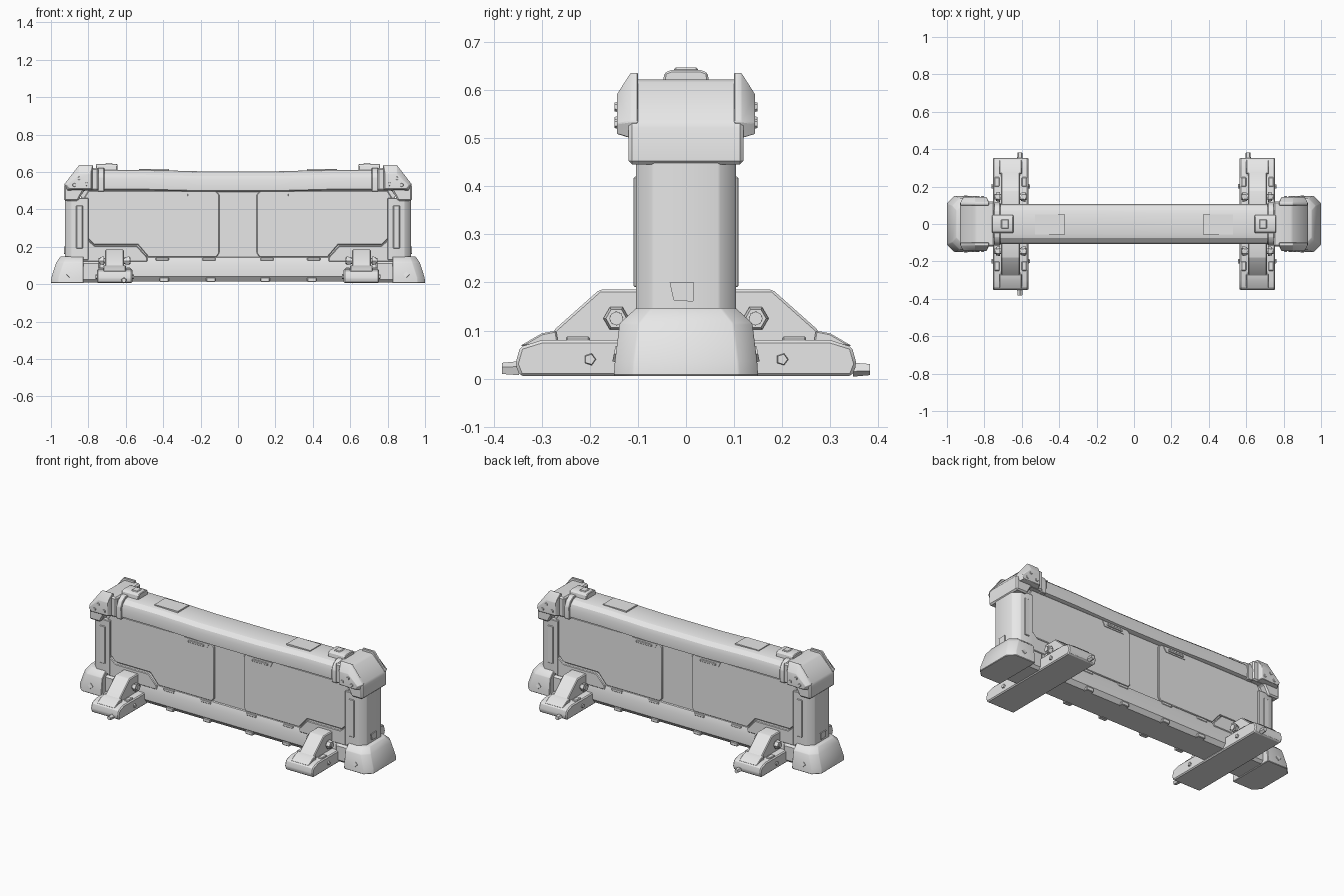
import bpy
import bmesh
import math
from mathutils import Vector, Matrix

cube = bpy.data.objects.get("Cube")
if cube:
    bpy.data.objects.remove(cube, do_unlink=True)

metal = bpy.data.materials.new("light_grey_metal")
metal.use_nodes = True
GREY = (0.8, 0.8, 0.8, 1.0)
metal.diffuse_color = GREY
metal.node_tree.nodes["Principled BSDF"].inputs["Base Color"].default_value = GREY

SIDES = ((1, "left"), (-1, "right"))
FACES = ((-1, "front"), (1, "back"))
parts = []


def finish(name, bm, bevel=0.0):
    """Tidy normals, chamfer hard edges and add the object."""
    bmesh.ops.recalc_face_normals(bm, faces=bm.faces)
    if bevel:
        hard = [e for e in bm.edges if e.calc_face_angle(0) > math.radians(25)]
        bmesh.ops.bevel(bm, geom=hard, offset=bevel, segments=1,
                        affect='EDGES', clamp_overlap=True)
        bmesh.ops.recalc_face_normals(bm, faces=bm.faces)
    mesh = bpy.data.meshes.new(name)
    bm.to_mesh(mesh)
    bm.free()
    mesh.materials.append(metal)
    ob = bpy.data.objects.new(name, mesh)
    bpy.context.collection.objects.link(ob)
    parts.append(ob)
    return ob


def loft(name, rings, bevel=0.0, sx=1, sy=1):
    """Join equal rings of points into a closed solid, mirrored by sign."""
    bm = bmesh.new()
    loops = [[bm.verts.new((x * sx, y * sy, z)) for x, y, z in r] for r in rings]
    n = len(loops[0])
    for a, b in zip(loops, loops[1:]):
        for i in range(n):
            j = (i + 1) % n
            bm.faces.new((a[i], a[j], b[j], b[i]))
    bm.faces.new(loops[0])
    bm.faces.new(loops[-1])
    return finish(name, bm, bevel)


def prism(name, pts, axis, lo, hi, bevel=0.0, sx=1, sy=1):
    """Extrude a 2D profile along one axis."""
    put = {"x": lambda p, t: (t, p[0], p[1]),
           "y": lambda p, t: (p[0], t, p[1]),
           "z": lambda p, t: (p[0], p[1], t)}[axis]
    return loft(name, [[put(p, t) for p in pts] for t in (lo, hi)], bevel, sx, sy)


def box(name, x, y, z, bevel=0.0, sx=1, sy=1):
    pts = [(x[0], y[0]), (x[1], y[0]), (x[1], y[1]), (x[0], y[1])]
    return prism(name, pts, "z", z[0], z[1], bevel, sx, sy)


def bolt(name, pos, axis, radius, depth, sides=6):
    bm = bmesh.new()
    turn = Vector((0, 0, 1)).rotation_difference(Vector(axis)).to_matrix().to_4x4()
    bmesh.ops.create_cone(bm, cap_ends=True, segments=sides, radius1=radius,
                          radius2=radius * 0.8, depth=depth,
                          matrix=Matrix.Translation(pos) @ turn)
    return finish(name, bm)


def both(half):
    """Complete a half profile by mirroring its first coordinate."""
    return half + [(-a, b) for a, b in reversed(half)]


def octagon(x0, x1, y, c, z):
    """Rectangle with its two outer corners cut."""
    return [(x0, -y, z), (x1 - c, -y, z), (x1, c - y, z),
            (x1, y - c, z), (x1 - c, y, z), (x0, y, z)]


# Wall core with splayed plinth
prism("wall_core", both([(0.08, 0.015), (0.1, 0.04), (0.1, 0.105),
                         (0.088, 0.142), (0.08, 0.145), (0.08, 0.53)]),
      "x", -0.84, 0.84)

# Top rail, sagging a little at mid span
rail = both([(0.085, 0.5), (0.104, 0.508), (0.106, 0.56), (0.098, 0.585),
             (0.075, 0.605), (0.05, 0.611)])
loft("top_rail", [[(x, y, z - drop) for y, z in rail] for x, drop in
                  ((-0.78, 0), (-0.5, 0), (-0.2, 0.008),
                   (0.2, 0.008), (0.5, 0), (0.78, 0))])

for sx, side in SIDES:
    # End foot
    rings = [octagon(0.825, 1.0, 0.15, 0.04, 0.005),
             octagon(0.825, 0.998, 0.148, 0.04, 0.035),
             octagon(0.825, 0.972, 0.138, 0.04, 0.115),
             octagon(0.825, 0.95, 0.103, 0.03, 0.147)]
    loft(f"end_foot_{side}", rings, 0.003, sx)
    box(f"foot_bridge_{side}", (0.73, 0.85), (-0.108, 0.108), (0.01, 0.125), 0.015, sx)

    # End post with a raised outer tag and edge strips
    loft(f"end_post_{side}", [octagon(0.8, 0.925, 0.104, 0.035, z)
                              for z in (0.13, 0.46)], 0.003, sx)
    prism(f"post_tag_{side}", [(-0.034, 0.2), (0.017, 0.2), (0.015, 0.16),
                               (-0.026, 0.163)], "x", 0.92, 0.931, 0, sx)

    # Corner cap and the rail collar
    cap = [(0.745, 0.5), (0.825, 0.5), (0.855, 0.445), (0.93, 0.445),
           (0.93, 0.53), (0.845, 0.622), (0.745, 0.622)]
    prism(f"corner_cap_{side}", cap, "y", -0.12, 0.12, 0.008, sx)
    prism(f"rail_collar_{side}", both([(0.113, 0.495), (0.114, 0.57),
                                       (0.1, 0.6), (0.07, 0.62)]),
          "x", 0.715, 0.75, 0.003, sx)
    prism(f"rail_latch_{side}", both([(0.05, 0.6), (0.045, 0.636), (0.03, 0.642)]),
          "x", 0.645, 0.76, 0.004, sx)
    box(f"latch_clip_{side}", (0.67, 0.71), (-0.025, 0.025), (0.63, 0.647), 0.004, sx)
    box(f"rail_hatch_{side}", (0.37, 0.53), (-0.055, 0.05), (0.605, 0.616), 0, sx)

    # Cross foot slab passing beneath the wall
    prism(f"stabilizer_base_{side}", both([(0.345, 0.005), (0.355, 0.03),
                                           (0.345, 0.066), (0.3, 0.08)]),
          "x", 0.565, 0.755, 0.006, sx)

    for sy, face in FACES:
        tag = f"{face}_{side}"

        # Bevelled cheek plate on the corner cap with bolts
        outline = [(0.775, 0.502), (0.915, 0.5), (0.928, 0.535),
                   (0.85, 0.636), (0.775, 0.636)]
        inner = [(0.845 + (x - 0.845) * 0.82, 0.542 + (z - 0.555) * 0.6)
                 for x, z in outline]
        loft(f"cap_cheek_{tag}", [[(x, 0.1, z) for x, z in outline],
                                  [(x, 0.115, z) for x, z in outline],
                                  [(x, 0.144, z) for x, z in inner]], 0.002, sx, sy)
        for x, z in ((0.81, 0.535), (0.85, 0.565), (0.875, 0.53)):
            bolt(f"cap_bolt_{tag}", (x * sx, 0.145 * sy, z), (0, sy, 0), 0.011, 0.008)

        # Raised wall panel with cut corners and a step for the foot
        panel = [(0.115, 0.145), (0.48, 0.145), (0.535, 0.21), (0.77, 0.21),
                 (0.83, 0.27), (0.83, 0.45), (0.8, 0.5), (0.12, 0.5),
                 (0.1, 0.48), (0.1, 0.165)]
        prism(f"wall_panel_{tag}", panel, "y", 0.07, 0.09, 0.004, sx, sy)
        skirt = [(0.485, 0.12), (0.485, 0.143), (0.54, 0.204), (0.765, 0.204),
                 (0.83, 0.262), (0.83, 0.12)]
        prism(f"wall_skirt_{tag}", skirt, "y", 0.07, 0.099, 0.004, sx, sy)

        # Pull handle near the inner top corner
        prism(f"handle_frame_{tag}", [(0.13, 0.493), (0.3, 0.493), (0.285, 0.462),
                                      (0.15, 0.462)], "y", 0.08, 0.094, 0, sx, sy)
        box(f"handle_bar_{tag}", (0.165, 0.27), (0.09, 0.1), (0.47, 0.483), 0.002, sx, sy)

        # Plinth clips
        for x in (0.12, 0.37):
            box(f"plinth_clip_{tag}", (x, x + 0.07), (0.08, 0.096), (0.125, 0.143),
                0.003, sx, sy)
            box(f"plinth_stop_{tag}", (x, x + 0.05), (0.075, 0.102), (0.012, 0.035),
                0.003, sx, sy)

        # Post side strip and lower bolt
        box(f"post_strip_{tag}", (0.83, 0.865), (0.095, 0.109), (0.19, 0.42), 0.003, sx, sy)
        bolt(f"post_bolt_{tag}", (0.9 * sx, 0.14 * sy, 0.05), (0, sy, 0.2), 0.02, 0.02, 4)

        # Stabilizer fin, its toe plate and the hinge pin
        prism(f"stabilizer_fin_{tag}", [(0.07, 0.06), (0.07, 0.185), (0.18, 0.185),
                                        (0.27, 0.105), (0.3, 0.07)],
              "x", 0.61, 0.71, 0.005, sx, sy)
        prism(f"toe_plate_{tag}", [(0.265, 0.07), (0.27, 0.1), (0.3, 0.094),
                                   (0.345, 0.068)], "x", 0.6, 0.72, 0.003, sx, sy)
        bolt(f"hinge_pin_{tag}", (0.66 * sx, 0.145 * sy, 0.125), (sx, 0, 0), 0.018, 0.17, 8)
        for x in (0.592, 0.728):
            bolt(f"hinge_nut_{tag}", (x * sx, 0.145 * sy, 0.125), (sx, 0, 0), 0.027, 0.022)
        for x in (0.587, 0.733):
            box(f"base_lug_{tag}", (x - 0.014, x + 0.014), (0.2, 0.25), (0.07, 0.088),
                0.004, sx, sy)
        for x in (0.563, 0.757):
            bolt(f"base_bolt_{tag}", (x * sx, 0.2 * sy, 0.04), (1, 0, 0), 0.014, 0.012, 5)

        # Ground peg at the toe
        if (sx, sy) != (1, -1):
            bolt(f"ground_peg_{tag}", (0.61 * sx, 0.365 * sy, 0.02), (0, sy, 0),
                 0.016, 0.035, 5)

# Soft shading with sharp edges kept
bpy.ops.object.select_all(action='DESELECT')
for ob in parts:
    ob.select_set(True)
bpy.context.view_layer.objects.active = parts[0]
bpy.ops.object.shade_smooth_by_angle(angle=math.radians(25))
